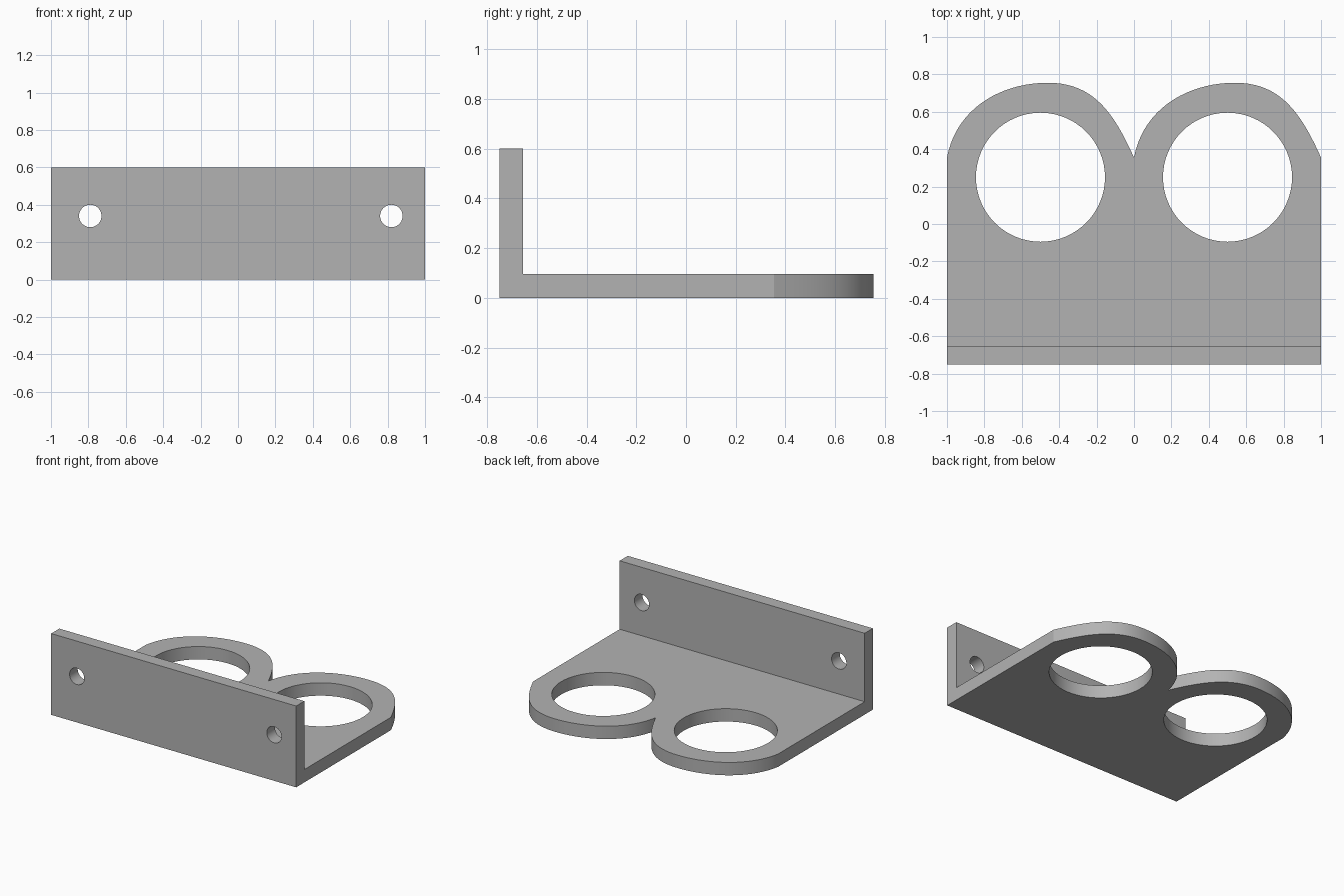
import bpy
import bmesh
from math import radians
from mathutils import Vector, Matrix
from mathutils.geometry import interpolate_bezier

cube = bpy.data.objects.get("Cube")
if cube:
    bpy.data.objects.remove(cube, do_unlink=True)

THICK = 0.095
FRONT, SHOULDER = -0.75, 0.355

grey = bpy.data.materials.new("plain_grey")
grey.use_nodes = True
colour = (0.45, 0.45, 0.45, 1)
grey.diffuse_color = colour
grey.node_tree.nodes["Principled BSDF"].inputs["Base Color"].default_value = colour


def make_object(name, bm):
    bmesh.ops.recalc_face_normals(bm, faces=bm.faces)
    mesh = bpy.data.meshes.new(name)
    bm.to_mesh(mesh)
    bm.free()
    mesh.materials.append(grey)
    obj = bpy.data.objects.new(name, mesh)
    bpy.context.collection.objects.link(obj)
    return obj


def extrude_profile(name, points, direction):
    bm = bmesh.new()
    face = bm.faces.new([bm.verts.new(p) for p in points])
    result = bmesh.ops.extrude_face_region(bm, geom=[face], use_keep_orig=True)
    moved = [g for g in result["geom"] if isinstance(g, bmesh.types.BMVert)]
    bmesh.ops.translate(bm, verts=moved, vec=direction)
    return make_object(name, bm)


def cylinder(name, centre, radius, axis="Z"):
    bm = bmesh.new()
    turn = Matrix.Rotation(radians(90), 4, "X") if axis == "Y" else Matrix()
    bmesh.ops.create_cone(bm, cap_ends=True, segments=64, radius1=radius,
                          radius2=radius, depth=0.4,
                          matrix=Matrix.Translation(centre) @ turn)
    return make_object(name, bm)


def combine(target, other, operation):
    mod = target.modifiers.new(operation.lower(), "BOOLEAN")
    mod.operation = operation
    mod.solver = "EXACT"
    mod.object = other
    bpy.ops.object.select_all(action="DESELECT")
    bpy.context.view_layer.objects.active = target
    target.select_set(True)
    bpy.ops.object.modifier_apply(modifier=mod.name)
    bpy.data.objects.remove(other, do_unlink=True)


def lobe(offset):
    # One rounded end, as two curve segments meeting at its crest
    segments = [((-1, SHOULDER), (-0.95, 0.62), (-0.71, 0.755), (-0.46, 0.755)),
                ((-0.46, 0.755), (-0.22, 0.755), (-0.11, 0.60), (0, SHOULDER))]
    points = []
    for seg in segments:
        knots = [Vector((x + offset, y, 0)) for x, y in seg]
        points += interpolate_bezier(*knots, 20)[:-1]
    return points


# Shelf with two rounded lobes at the back
outline = [Vector((-1, FRONT, 0))] + lobe(0) + lobe(1)
outline += [Vector((1, SHOULDER, 0)), Vector((1, FRONT, 0))]
bracket = extrude_profile("bracket", outline, (0, 0, THICK))

# Upright mounting wall along the front
wall_base = [(x, y, 0) for x, y in ((-1, FRONT), (1, FRONT),
                                    (1, FRONT + THICK), (-1, FRONT + THICK))]
combine(bracket, extrude_profile("mounting_wall", wall_base, (0, 0, 0.6)), "UNION")

# Large holder holes and small screw holes
for x in (-0.5, 0.5):
    combine(bracket, cylinder("holder_hole", (x, 0.25, 0), 0.345), "DIFFERENCE")
for x in (-0.79, 0.82):
    combine(bracket, cylinder("screw_hole", (x, FRONT, 0.34), 0.06, "Y"), "DIFFERENCE")

# Smooth the curved walls and keep the flat edges crisp
bpy.ops.object.shade_smooth_by_angle(angle=radians(20))
